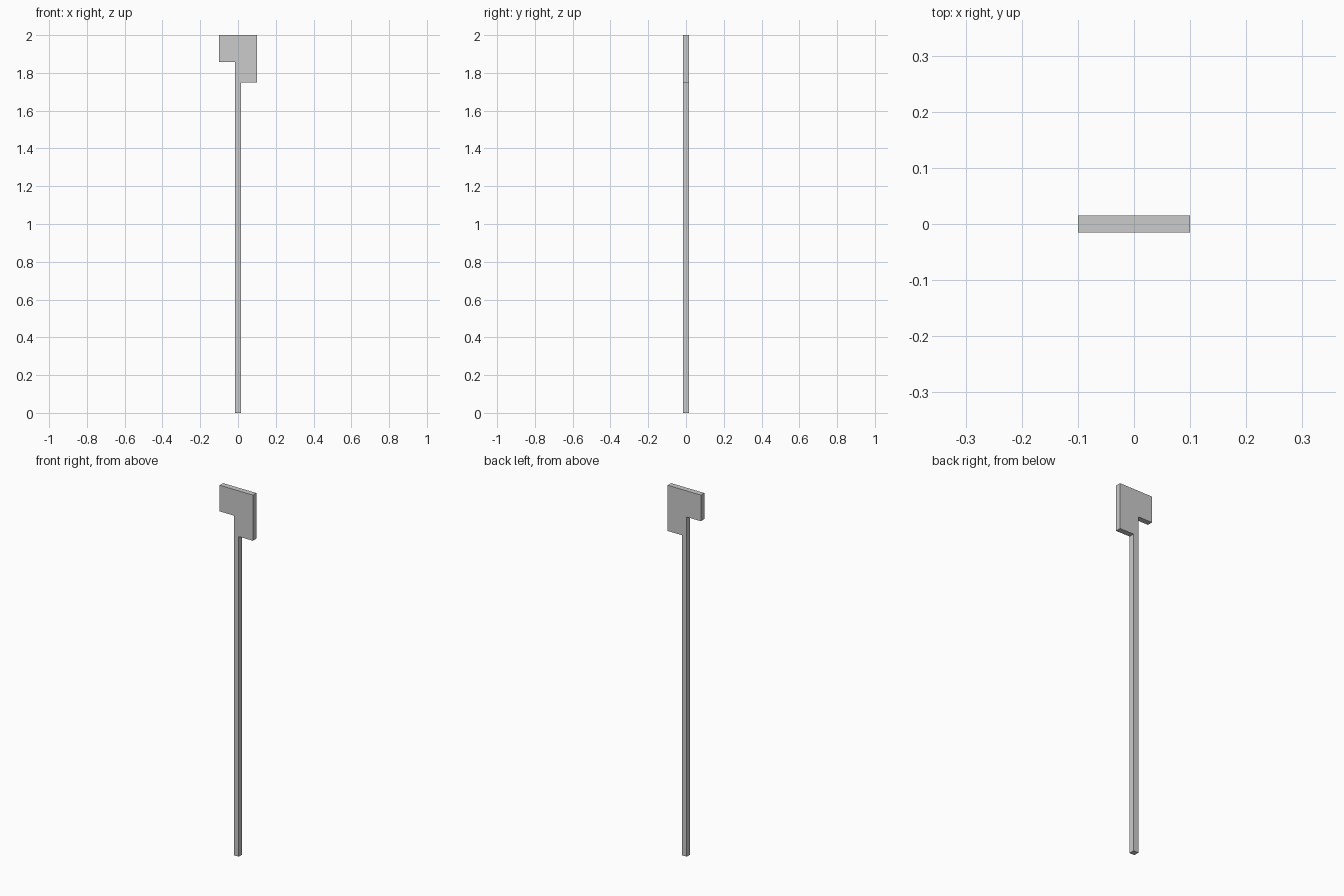
import bpy
import bmesh

if "Cube" in bpy.data.objects:
    bpy.data.objects.remove(bpy.data.objects["Cube"])

T = 0.03          # thickness of the flat plate
H = T / 2

# Signpost outline in the xz plane: square stem with an offset, stepped head
outline = [(-H, 0), (H, 0), (H, 1.75), (0.1, 1.75), (0.1, 2.0),
           (-0.1, 2.0), (-0.1, 1.857), (-H, 1.857)]

bm = bmesh.new()
front = bm.faces.new([bm.verts.new((x, -H, z)) for x, z in outline])

# Extrude the outline to full thickness
ext = bmesh.ops.extrude_face_region(bm, geom=[front], use_keep_orig=True)
verts = [g for g in ext["geom"] if isinstance(g, bmesh.types.BMVert)]
bmesh.ops.translate(bm, verts=verts, vec=(0, T, 0))
bmesh.ops.recalc_face_normals(bm, faces=bm.faces[:])

mesh = bpy.data.meshes.new("post_with_head")
bm.to_mesh(mesh)
bm.free()
post = bpy.data.objects.new("post_with_head", mesh)
bpy.context.collection.objects.link(post)
